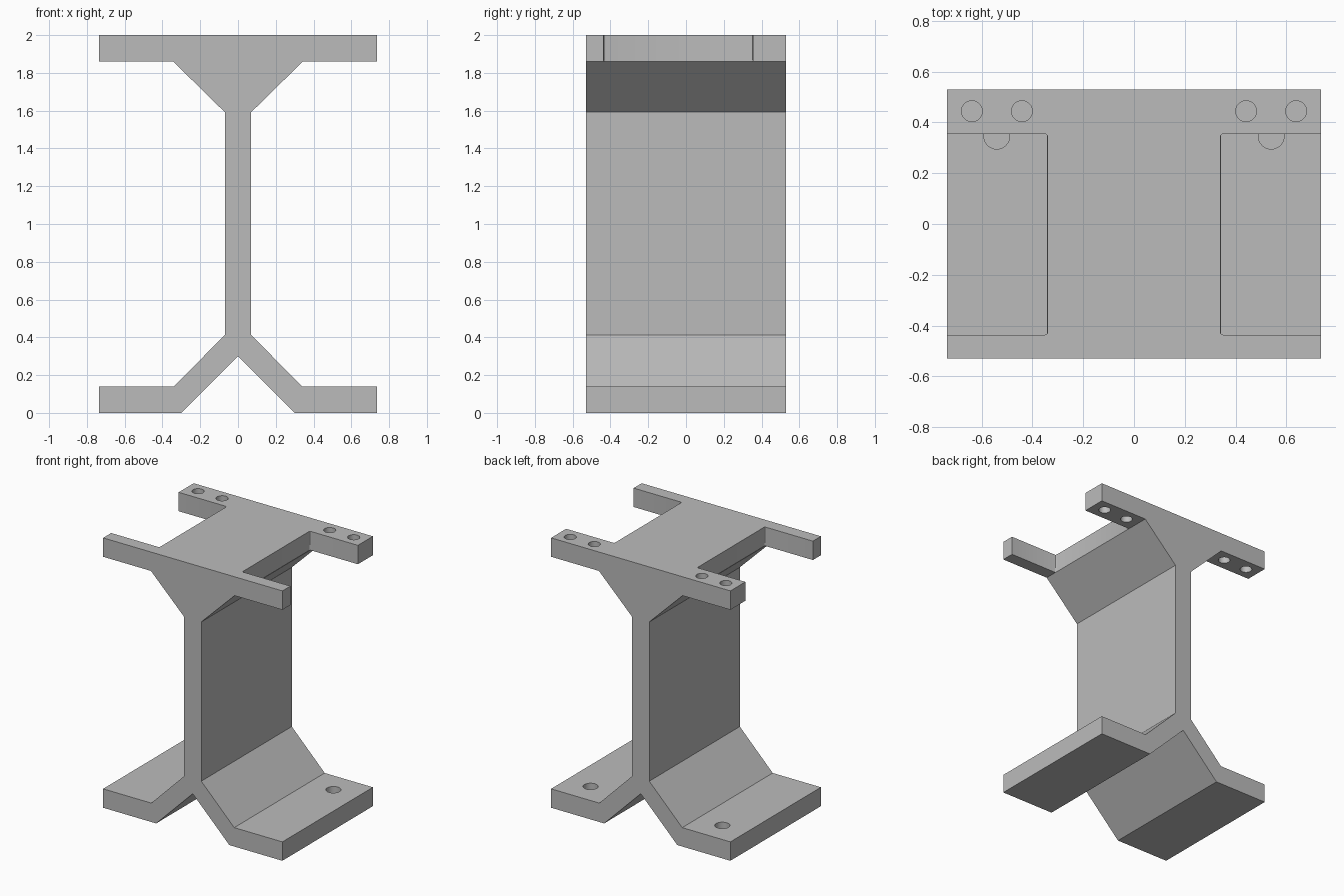
import bpy, bmesh
from mathutils import Matrix, Vector

cube = bpy.data.objects.get("Cube")
if cube:
    bpy.data.objects.remove(cube, do_unlink=True)

grey = bpy.data.materials.new("plain grey")
grey.use_nodes = True
colour = (0.5, 0.5, 0.5, 1)
grey.diffuse_color = colour
grey.node_tree.nodes["Principled BSDF"].inputs["Base Color"].default_value = colour

DEPTH = 0.53     # half length along y
WIDTH = 0.735    # half width of the flanges
THICK = 0.14     # flange thickness


def add_object(name, bm):
    bmesh.ops.recalc_face_normals(bm, faces=bm.faces)
    mesh = bpy.data.meshes.new(name)
    bm.to_mesh(mesh)
    bm.free()
    mesh.materials.append(grey)
    ob = bpy.data.objects.new(name, mesh)
    bpy.context.collection.objects.link(ob)
    return ob


# Support: mirrored half profile extruded front to back
half = [(0, 0.3), (0.3, 0), (WIDTH, 0), (WIDTH, THICK), (0.34, THICK),
        (0.07, 0.412), (0.07, 1.592), (0.343, 2 - THICK),
        (WIDTH, 2 - THICK), (WIDTH, 2)]
profile = half + [(-x, z) for x, z in reversed(half[1:])]
bm = bmesh.new()
face = bm.faces.new([bm.verts.new((x, -DEPTH, z)) for x, z in profile])
ext = bmesh.ops.extrude_face_region(bm, geom=[face])
bmesh.ops.translate(bm, vec=(0, 2 * DEPTH, 0),
                    verts=[v for v in ext["geom"] if isinstance(v, bmesh.types.BMVert)])
support = add_object("support_bracket", bm)


def cut(name, bm):
    cutter = add_object(name, bm)
    cutter.hide_render = True
    cutter.hide_viewport = True
    mod = support.modifiers.new(name, "BOOLEAN")
    mod.operation = "DIFFERENCE"
    mod.solver = "EXACT"
    mod.object = cutter


def cut_hole(name, x, y, radius, low, high):
    bm = bmesh.new()
    bmesh.ops.create_cone(bm, cap_ends=True, segments=32, radius1=radius, radius2=radius,
                          depth=high - low, matrix=Matrix.Translation((x, y, (low + high) / 2)))
    cut(name, bm)


def cut_notch(name, side):
    # Slot open to the side with slightly rounded inner corners
    bm = bmesh.new()
    place = Matrix.Translation((side * 0.64, -0.041, 1.961)) @ Matrix.Diagonal((0.6, 0.79, 0.202, 1))
    bmesh.ops.create_cube(bm, size=1, matrix=place)
    corners = [e for e in bm.edges
               if abs(e.verts[0].co.z - e.verts[1].co.z) > 0.1 and abs(e.verts[0].co.x) < 0.5]
    bmesh.ops.bevel(bm, geom=corners, offset=0.01, segments=3, profile=0.5, affect="EDGES")
    cut(name, bm)


for side, label in ((1, "left"), (-1, "right")):
    cut_notch(label + "_notch_cutter", side)
    cut_hole(label + "_inner_hole_cutter", side * 0.441, 0.444, 0.041, 1.8, 2.1)
    cut_hole(label + "_outer_hole_cutter", side * 0.638, 0.444, 0.041, 1.8, 2.1)
    cut_hole(label + "_foot_hole_cutter", side * 0.54, 0.346, 0.051, 0.04, 0.24)

# Apply the cuts, then shade the hole walls smooth
bpy.context.view_layer.update()
deps = bpy.context.evaluated_depsgraph_get()
result = bpy.data.meshes.new_from_object(support.evaluated_get(deps))
support.modifiers.clear()
support.data = result
for ob in [o for o in bpy.data.objects if o.name.endswith("_cutter")]:
    bpy.data.objects.remove(ob, do_unlink=True)
bpy.ops.object.select_all(action="DESELECT")
support.select_set(True)
bpy.context.view_layer.objects.active = support
bpy.ops.object.shade_smooth_by_angle()
